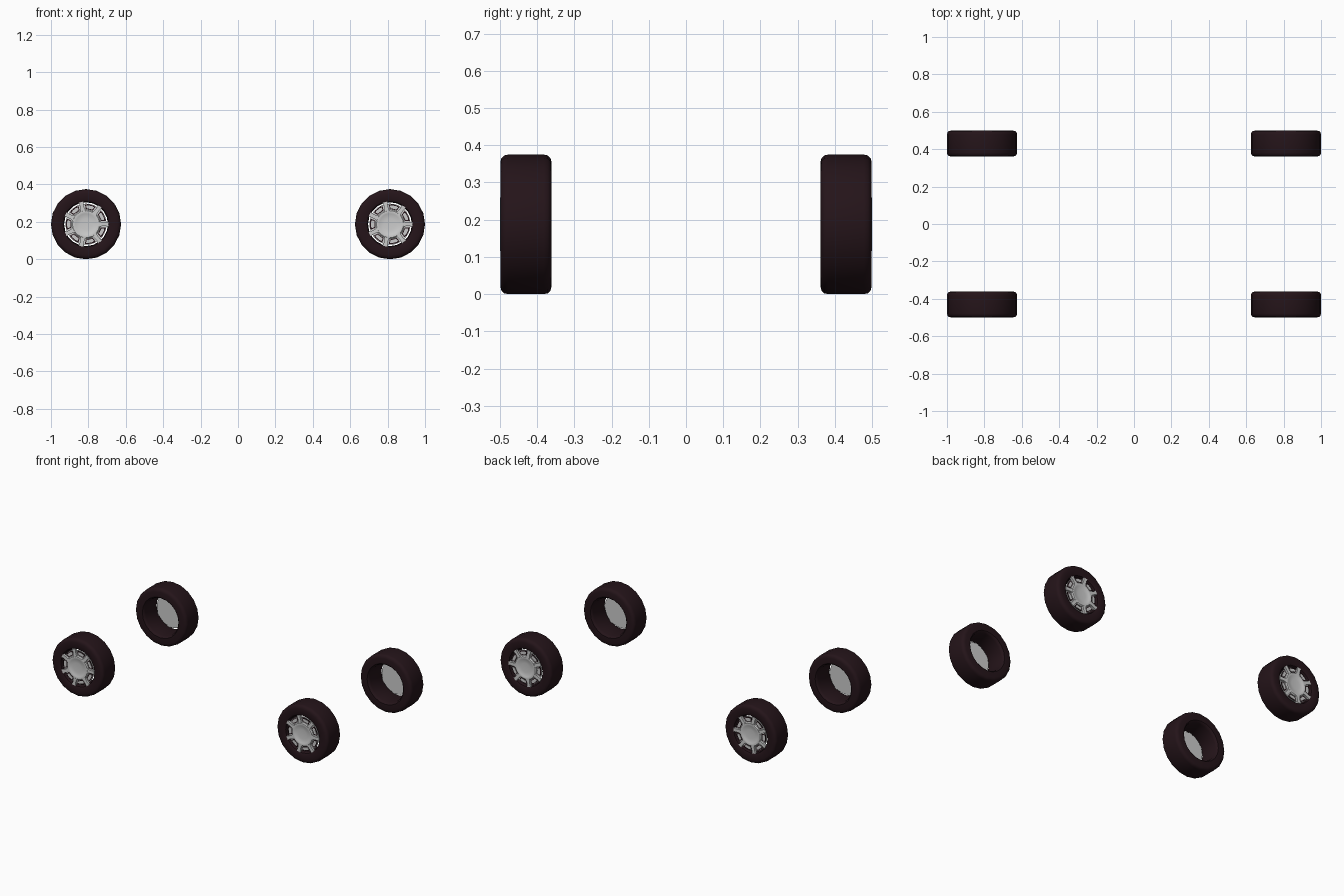
import bpy, bmesh, math

if "Cube" in bpy.data.objects:
    bpy.data.objects.remove(bpy.data.objects["Cube"])

CX, CY, CZ, R = 0.8125, 0.43, 0.1875, 0.1875
SIDES, SPOKES = 20, 7

rubber = bpy.data.materials.new("rubber")
rubber.diffuse_color = (0.018, 0.007, 0.010, 1)
rubber.use_nodes = True
rubber.node_tree.nodes["Principled BSDF"].inputs["Base Color"].default_value = rubber.diffuse_color


def lathe(bm, profile, sides, closed):
    """Revolve (radius, y) points about the y axis."""
    rings = []
    for r, y in profile:
        if r == 0:
            rings.append([bm.verts.new((0, y, 0))] * sides)
        else:
            rings.append([bm.verts.new((r * math.cos(2 * math.pi * i / sides), y,
                                        r * math.sin(2 * math.pi * i / sides)))
                          for i in range(sides)])
    pairs = list(zip(rings, rings[1:]))
    if closed:
        pairs.append((rings[-1], rings[0]))
    for a, b in pairs:
        for i in range(sides):
            j = (i + 1) % sides
            quad = list(dict.fromkeys((a[i], a[j], b[j], b[i])))
            bm.faces.new(quad)


def plate(bm, outline, y0, y1, angle):
    """Extrude a (radial, tangential) outline from y0 to y1, turned about y."""
    c, s = math.cos(angle), math.sin(angle)
    front, back = ([bm.verts.new((u * c - v * s, y, u * s + v * c)) for u, v in outline]
                   for y in (y0, y1))
    bm.faces.new(front)
    bm.faces.new(back)
    n = len(outline)
    for i in range(n):
        j = (i + 1) % n
        bm.faces.new((front[i], front[j], back[j], back[i]))


def both(half):
    """Complete a symmetric outline from its positive half."""
    return half + [(u, -v) for u, v in reversed(half)]


def finish(bm, name, x, side, mat=None):
    """Place a part; side -1 is the front row, +1 the mirrored back row."""
    for v in bm.verts:
        v.co = (v.co.x + x, -side * v.co.y + side * CY, v.co.z + CZ)
    bmesh.ops.recalc_face_normals(bm, faces=bm.faces)
    me = bpy.data.meshes.new(name)
    bm.to_mesh(me)
    bm.free()
    ob = bpy.data.objects.new(name, me)
    bpy.context.collection.objects.link(ob)
    if mat:
        me.materials.append(mat)
    bpy.ops.object.select_all(action='DESELECT')
    ob.select_set(True)
    bpy.context.view_layer.objects.active = ob
    bpy.ops.object.shade_smooth_by_angle(angle=math.radians(35))


TYRE = [(0.117, -0.052), (0.122, -0.064), (0.132, -0.069), (0.166, -0.069),
        (0.178, -0.066), (0.185, -0.059), (R, -0.048), (R, 0.048),
        (0.185, 0.059), (0.178, 0.066), (0.166, 0.069), (0.132, 0.069),
        (0.125, 0.063), (0.122, 0.052)]
HUB = [(0, -0.064), (0.03, -0.065), (0.056, -0.067), (0.062, -0.070), (0.072, -0.069),
       (0.078, -0.063), (0.078, -0.055)]
BACKING = [(0, -0.056), (0.110, -0.056), (0.110, -0.050), (0, -0.050)]
SPOKE = both([(0.066, 0.017), (0.082, 0.011), (0.104, 0.010), (0.121, 0.013)])
TRIM = both([(0.080, 0.020), (0.101, 0.029), (0.106, 0.016)])
INSET = both([(0.084, 0.016), (0.097, 0.022), (0.101, 0.012)])

for side, row in ((-1, "front"), (1, "back")):
    for x, end in ((-CX, "left"), (CX, "right")):
        tag = f"{row}_{end}"
        # tyre
        bm = bmesh.new()
        lathe(bm, TYRE, SIDES, True)
        finish(bm, "tyre_" + tag, x, side, rubber)
        # hub cap, backing disc, spokes and window insets
        bm = bmesh.new()
        lathe(bm, HUB, 28, False)
        lathe(bm, BACKING, 28, False)
        for k in range(SPOKES):
            a = 2 * math.pi * k / SPOKES
            plate(bm, SPOKE, -0.0685, -0.055, a)
            plate(bm, INSET, -0.0605, -0.055, a + math.pi / SPOKES)
        finish(bm, "rim_" + tag, x, side)
        # dark window trim
        bm = bmesh.new()
        for k in range(SPOKES):
            plate(bm, TRIM, -0.0590, -0.055, 2 * math.pi * (k + 0.5) / SPOKES)
        finish(bm, "window_trim_" + tag, x, side, rubber)
